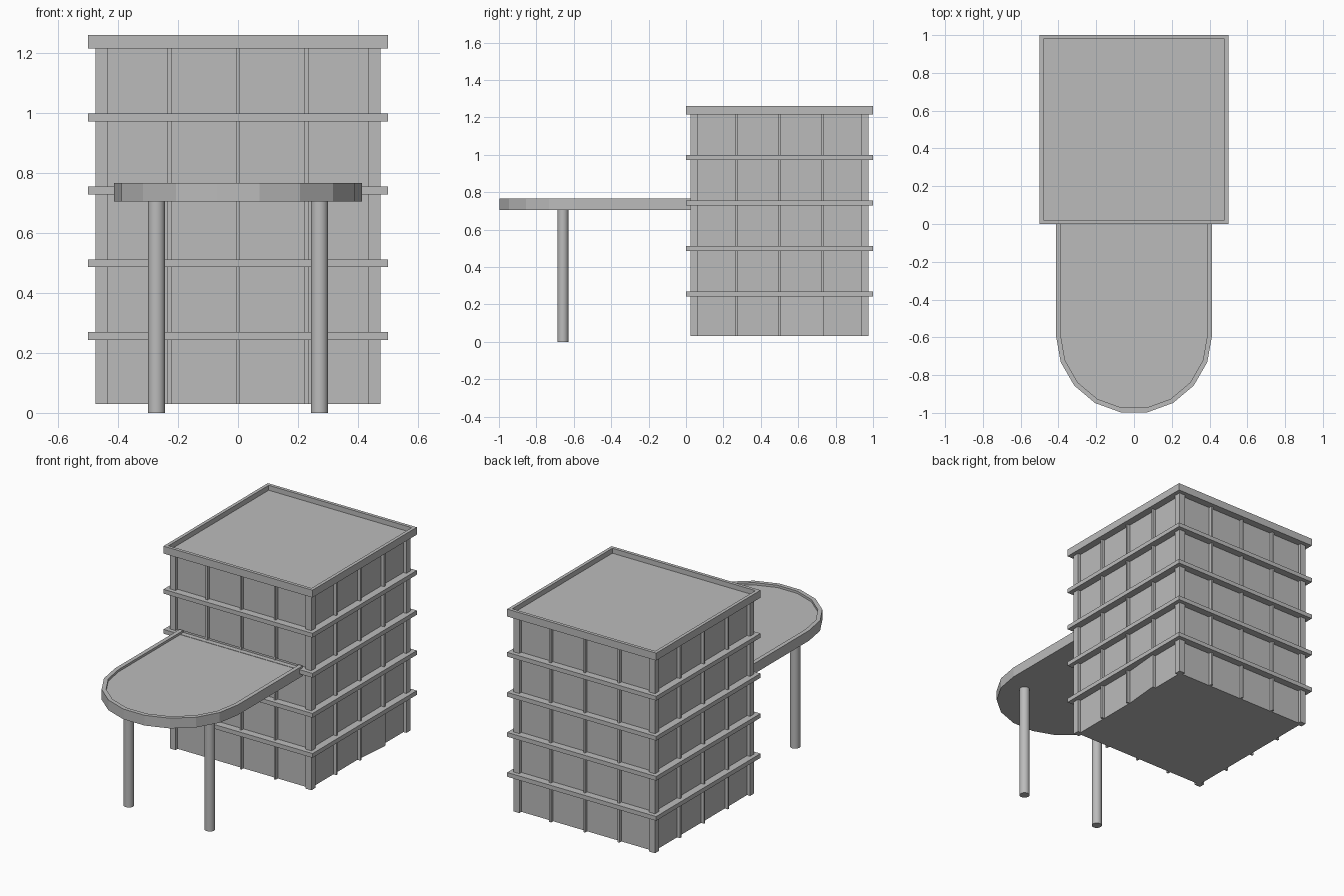
import bpy, bmesh, math

cube = bpy.data.objects.get("Cube")
if cube:
    bpy.data.objects.remove(cube, do_unlink=True)

grey = bpy.data.materials.new("concrete grey")
grey.use_nodes = True
COLOUR = (0.5, 0.5, 0.5, 1)
grey.diffuse_color = COLOUR
grey.node_tree.nodes["Principled BSDF"].inputs["Base Color"].default_value = COLOUR


def finish(name, bm):
    bmesh.ops.recalc_face_normals(bm, faces=bm.faces)
    mesh = bpy.data.meshes.new(name)
    bm.to_mesh(mesh)
    bm.free()
    mesh.materials.append(grey)
    obj = bpy.data.objects.new(name, mesh)
    bpy.context.collection.objects.link(obj)
    return obj


def prism(name, outline, z0, z1, rim=None, depth=0):
    """Extrude an outline; an optional inner outline sinks the top by depth."""
    bm = bmesh.new()
    ring = lambda pts, z: [bm.verts.new((x, y, z)) for x, y in pts]
    loops = [ring(outline, z0), ring(outline, z1)]
    if rim:
        loops += [ring(rim, z1), ring(rim, z1 - depth)]
    for a, b in zip(loops, loops[1:]):
        for i in range(len(a)):
            j = (i + 1) % len(a)
            bm.faces.new((a[i], a[j], b[j], b[i]))
    bm.faces.new(loops[0][::-1])
    bm.faces.new(loops[-1])
    return finish(name, bm)


def rect(x0, x1, y0, y1):
    return [(x0, y0), (x1, y0), (x1, y1), (x0, y1)]


def square(half):
    return rect(-half, half, MID - half, MID + half)


MID = 0.5                      # building centre in y
BASE, ROOF = 0.03, 1.215
WALL, FACE, EDGE = 0.455, 0.475, 0.5

# Walls, floor bands and parapet roof
prism("walls", square(WALL), BASE, ROOF + 0.005)
for level in range(1, 5):
    z = 0.013 + 0.243 * level
    prism(f"floor_band_{level}", square(EDGE), z - 0.013, z + 0.013)
prism("roof_parapet", square(EDGE), ROOF, 1.26, square(0.48), 0.03)

# Corner columns
for sx in (-1, 1):
    for sy in (-1, 1):
        xs = sorted((sx * 0.436, sx * FACE))
        ys = sorted((MID + sy * 0.436, MID + sy * FACE))
        prism("corner_column", rect(*xs, *ys), BASE, ROOF)

# Slim mullions on all four sides
for side in range(4):
    c, s = round(math.cos(side * math.pi / 2)), round(math.sin(side * math.pi / 2))
    for offset in (-0.229, 0, 0.229):
        w = 0.0065 if offset else 0.005
        local = rect(offset - w, offset + w, -FACE, -WALL + 0.005)
        prism("mullion", [(x * c - y * s, x * s + y * c + MID) for x, y in local], BASE, ROOF)

# Slanted ground-floor panel on the left side
prism("slanted_panel", [(WALL - 0.005, 0.505), (WALL, 0.505), (FACE, 0.725), (WALL - 0.005, 0.725)],
      BASE, 0.245)


# Rounded terrace with raised rim
def terrace(radius):
    arc = [math.pi + math.pi * i / 9 for i in range(10)]
    curve = [(radius * math.cos(a), -0.59 + radius * math.sin(a)) for a in arc]
    return curve + [(radius, 0.03), (-radius, 0.03)]


inner = terrace(0.388)
prism("terrace", terrace(0.413), 0.705, 0.767, inner, 0.014)

# Round support posts
for x in (-0.272, 0.272):
    bm = bmesh.new()
    bmesh.ops.create_cone(bm, cap_ends=True, segments=24, radius1=0.029, radius2=0.029, depth=0.71)
    bmesh.ops.translate(bm, verts=bm.verts, vec=(x, -0.658, 0.355))
    post = finish("support_post", bm)
    bpy.ops.object.select_all(action='DESELECT')
    post.select_set(True)
    bpy.context.view_layer.objects.active = post
    bpy.ops.object.shade_smooth_by_angle()
